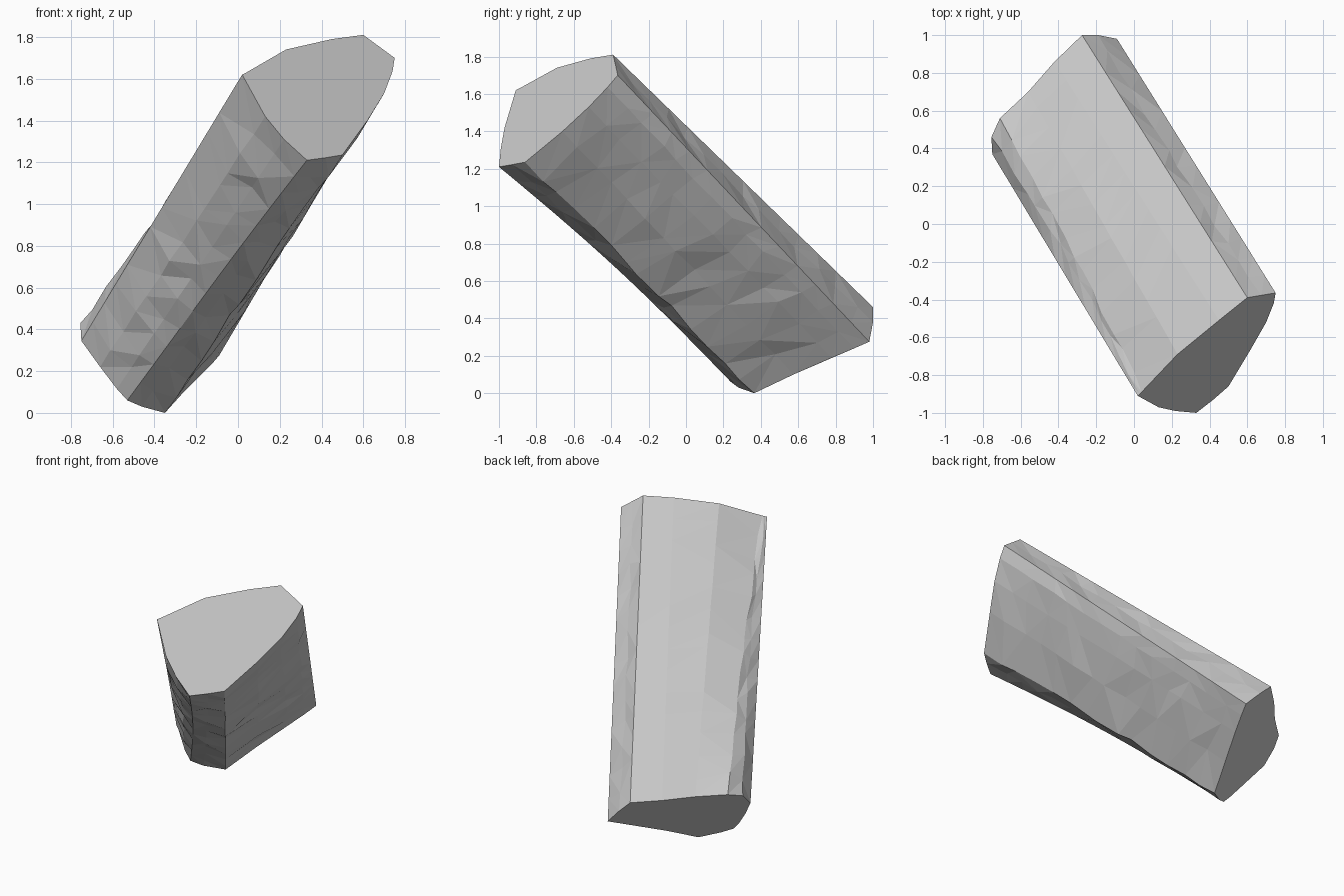
import bpy, bmesh, math, random
from mathutils import Vector

if "Cube" in bpy.data.objects:
    bpy.data.objects.remove(bpy.data.objects["Cube"])

random.seed(4)
ROWS = 14

# Matching outlines of the two sliced ends, with an inward mid-length dip
# (upper end, lower end, dip, roughness)
profile = [
    ((0.60, -0.39, 1.81), (-0.275, 1.0, 0.46), 0, 0),
    ((0.45, -0.51, 1.79), (-0.42, 0.86, 0.461), 0, 0),
    ((0.23, -0.69, 1.74), (-0.56, 0.70, 0.463), 0, 0.004),
    ((0.04, -0.89, 1.63), (-0.71, 0.56, 0.464), 0.02, 0.012),
    ((0.03, -0.90, 1.625), (-0.755, 0.46, 0.43), 0.03, 0.008),
    ((0.02, -0.91, 1.62), (-0.75, 0.37, 0.345), 0, 0),
    ((0.13, -0.97, 1.42), (-0.66, 0.295, 0.22), 0, 0.01),
    ((0.22, -0.99, 1.31), (-0.58, 0.25, 0.115), 0.015, 0.012),
    ((0.33, -1.0, 1.21), (-0.53, 0.24, 0.06), 0.03, 0),
    ((0.42, -0.93, 1.222), (-0.46, 0.28, 0.03), 0.02, 0.008),
    ((0.50, -0.86, 1.235), (-0.35, 0.365, 0.0), 0.01, 0.012),
    ((0.62, -0.66, 1.40), (-0.26, 0.575, 0.10), 0, 0.012),
    ((0.70, -0.52, 1.53), (-0.17, 0.78, 0.19), 0, 0.012),
    ((0.74, -0.42, 1.635), (-0.12, 0.90, 0.24), 0, 0.01),
    ((0.75, -0.365, 1.70), (-0.09, 0.98, 0.275), 0, 0),
    ((0.675, -0.377, 1.755), (-0.19, 1.0, 0.38), 0.015, 0.008),
]

n = len(profile)
tops = [Vector(p[0]) for p in profile]
bottoms = [Vector(p[1]) for p in profile]
top_mid = sum(tops, Vector()) / n
bottom_mid = sum(bottoms, Vector()) / n
axis = (bottom_mid - top_mid).normalized()

# Rough-hewn sides: rings lofted between the two ends
bm = bmesh.new()
rings = []
for r in range(ROWS + 1):
    t = r / ROWS
    centre = top_mid.lerp(bottom_mid, t)
    ring = []
    for (a, b, dip, rough) in profile:
        p = Vector(a).lerp(Vector(b), t)
        out = p - centre
        out = (out - axis * out.dot(axis)).normalized()
        if 0 < r < ROWS:
            p += out * (random.uniform(-rough, rough) - dip * math.sin(math.pi * t))
            if rough:
                p += axis * random.uniform(-0.03, 0.03)
        ring.append(bm.verts.new(p))
    rings.append(ring)

for upper, lower in zip(rings, rings[1:]):
    for i in range(n):
        j = (i + 1) % n
        a, b, c, d = upper[i], upper[j], lower[j], lower[i]
        if random.random() < 0.5:
            bm.faces.new((a, b, c))
            bm.faces.new((a, c, d))
        else:
            bm.faces.new((a, b, d))
            bm.faces.new((b, c, d))

# Flat sliced ends
bm.faces.new(rings[0])
bm.faces.new(rings[-1])
bmesh.ops.recalc_face_normals(bm, faces=bm.faces)

mesh = bpy.data.meshes.new("stone_shaft")
bm.to_mesh(mesh)
bm.free()
bpy.context.collection.objects.link(bpy.data.objects.new("stone_shaft", mesh))
